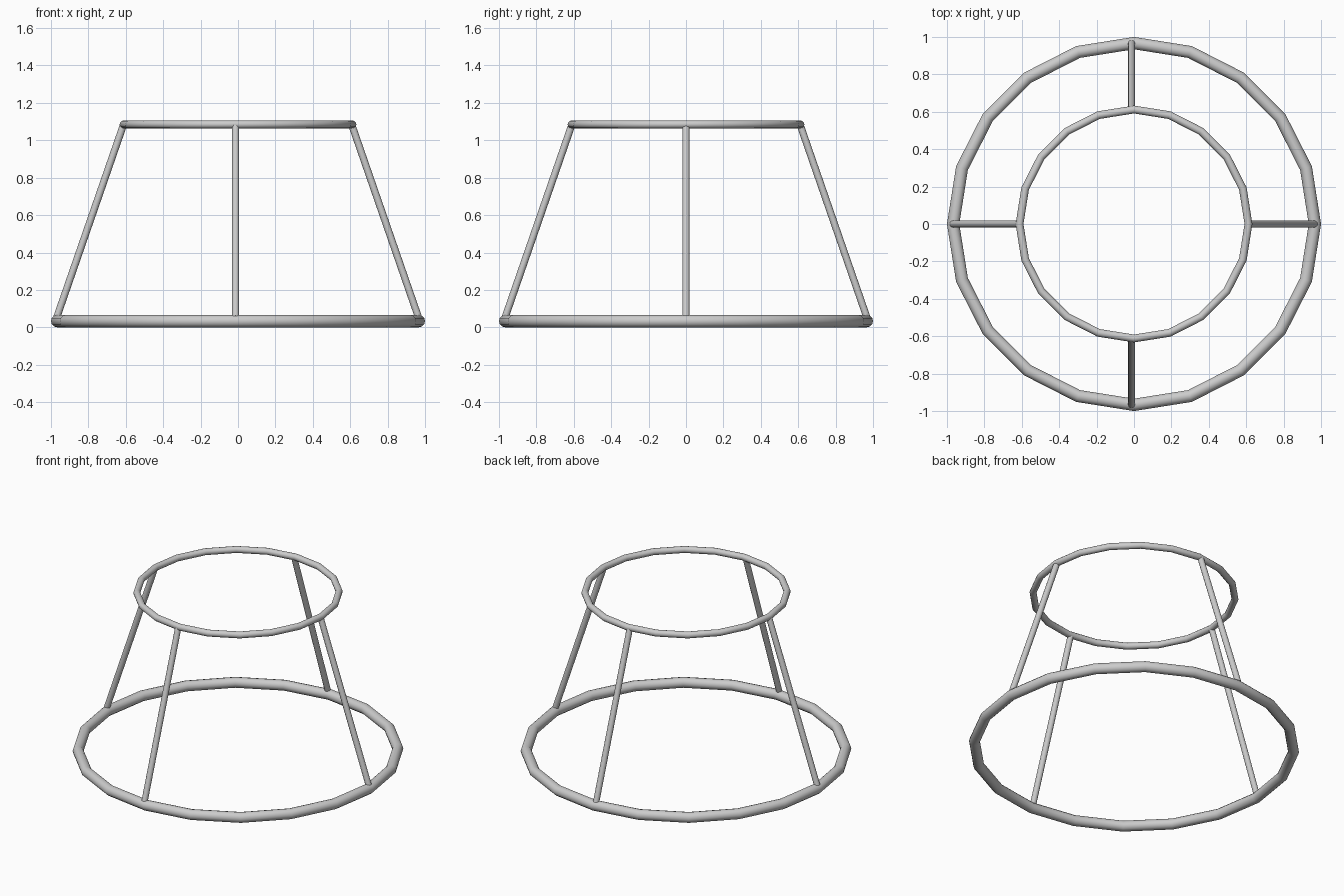
import bpy
from math import pi, cos, sin
from mathutils import Vector

if "Cube" in bpy.data.objects:
    bpy.data.objects.remove(bpy.data.objects["Cube"])


def smooth(obj, name):
    obj.name = name
    bpy.ops.object.shade_smooth_by_angle(angle=pi / 4)


def ring(name, radius, tube, z):
    bpy.ops.mesh.primitive_torus_add(
        major_radius=radius, minor_radius=tube, major_segments=20,
        minor_segments=12, location=(0, 0, z))
    smooth(bpy.context.object, name)


def rod(name, a, b, radius):
    d = b - a
    bpy.ops.mesh.primitive_cylinder_add(
        vertices=12, radius=radius, depth=d.length, location=(a + b) / 2,
        rotation=d.to_track_quat('Z', 'Y').to_euler())
    smooth(bpy.context.object, name)


# Wide base ring and thinner top ring
ring("base_ring", 0.967, 0.033, 0.033)
ring("top_ring", 0.612, 0.021, 1.085)

# Four sloping struts; front and back ones sit slightly left of centre
for i, side in enumerate(("right", "back", "left", "front")):
    c, s = round(cos(i * pi / 2)), round(sin(i * pi / 2))
    shift = Vector((-0.013 if s else -0.002, 0, 0))
    rod(side + "_strut",
        Vector((0.966 * c, 0.966 * s, 0.056)) + shift,
        Vector((0.612 * c, 0.612 * s, 1.078)) + shift, 0.019)
